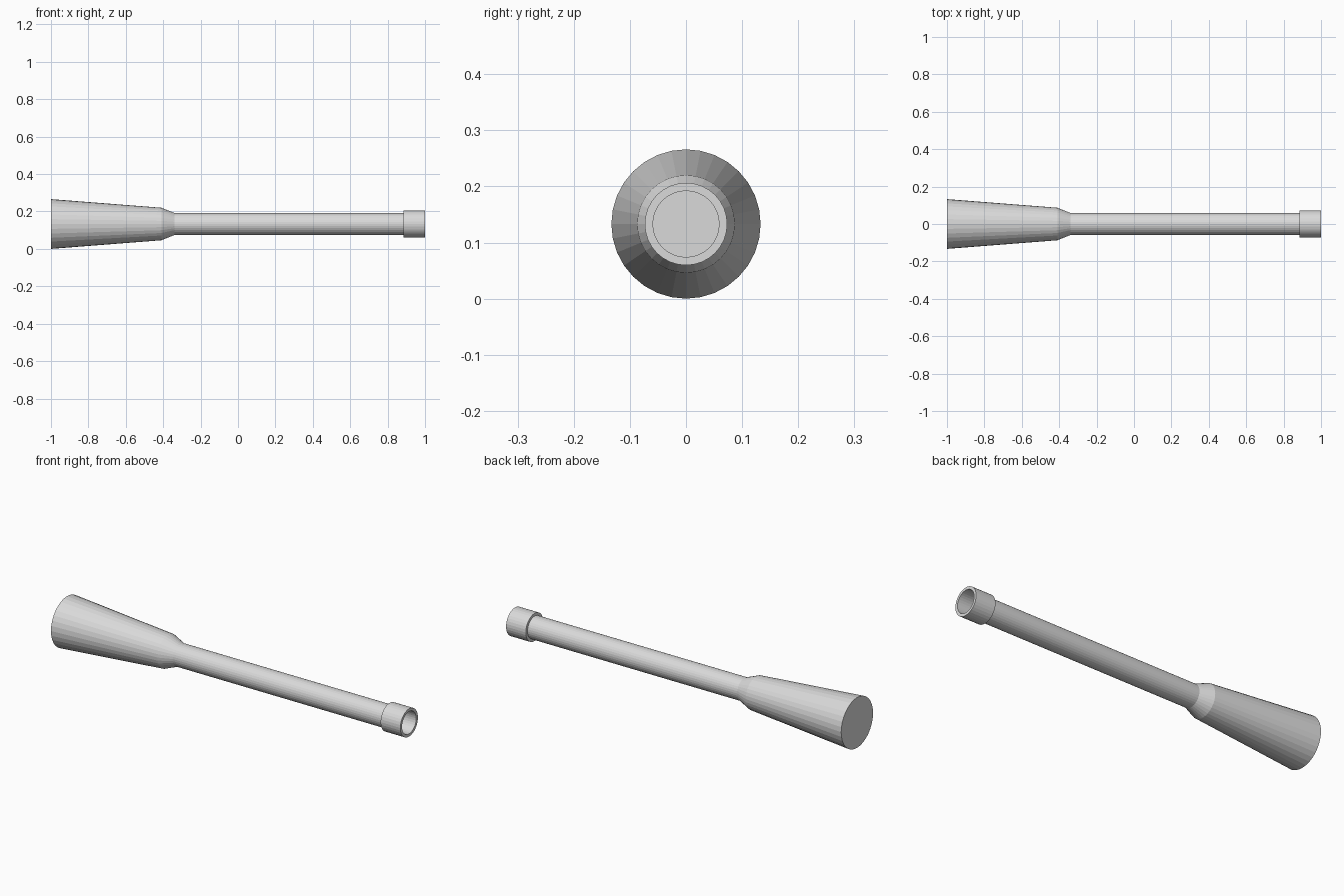
import bpy
import bmesh
from math import cos, sin, tau

if "Cube" in bpy.data.objects:
    bpy.data.objects.remove(bpy.data.objects["Cube"], do_unlink=True)

SIDES = 32
AXIS_Z = 0.133

grey = bpy.data.materials.new("light grey")
grey.use_nodes = True
colour = (0.7, 0.7, 0.7, 1)
grey.diffuse_color = colour
grey.node_tree.nodes["Principled BSDF"].inputs["Base Color"].default_value = colour


def lathe(name, profile, closed=False):
    """Spin (x, radius) points around the long axis; cap the ends unless closed."""
    bm = bmesh.new()
    rings = []
    for x, r in profile:
        rings.append([bm.verts.new((x, r * cos(tau * i / SIDES), r * sin(tau * i / SIDES)))
                      for i in range(SIDES)])
    pairs = list(zip(rings, rings[1:]))
    if closed:
        pairs.append((rings[-1], rings[0]))
    else:
        bm.faces.new(rings[0])
        bm.faces.new(rings[-1])
    for a, b in pairs:
        for i in range(SIDES):
            j = (i + 1) % SIDES
            bm.faces.new((a[i], a[j], b[j], b[i]))
    bmesh.ops.recalc_face_normals(bm, faces=bm.faces)
    mesh = bpy.data.meshes.new(name)
    bm.to_mesh(mesh)
    bm.free()
    mesh.materials.append(grey)
    obj = bpy.data.objects.new(name, mesh)
    obj.location.z = AXIS_Z
    bpy.context.collection.objects.link(obj)
    return obj


# Flared handle, shoulder and slim shaft in one turned piece
lathe("handle_and_shaft", [(-1, 0.133), (-0.41, 0.087), (-0.34, 0.059), (0.885, 0.059)])

# Open collar ring at the tip
lathe("tip_collar", [(0.885, 0.059), (0.885, 0.0735), (1, 0.0735), (1, 0.059)], closed=True)
